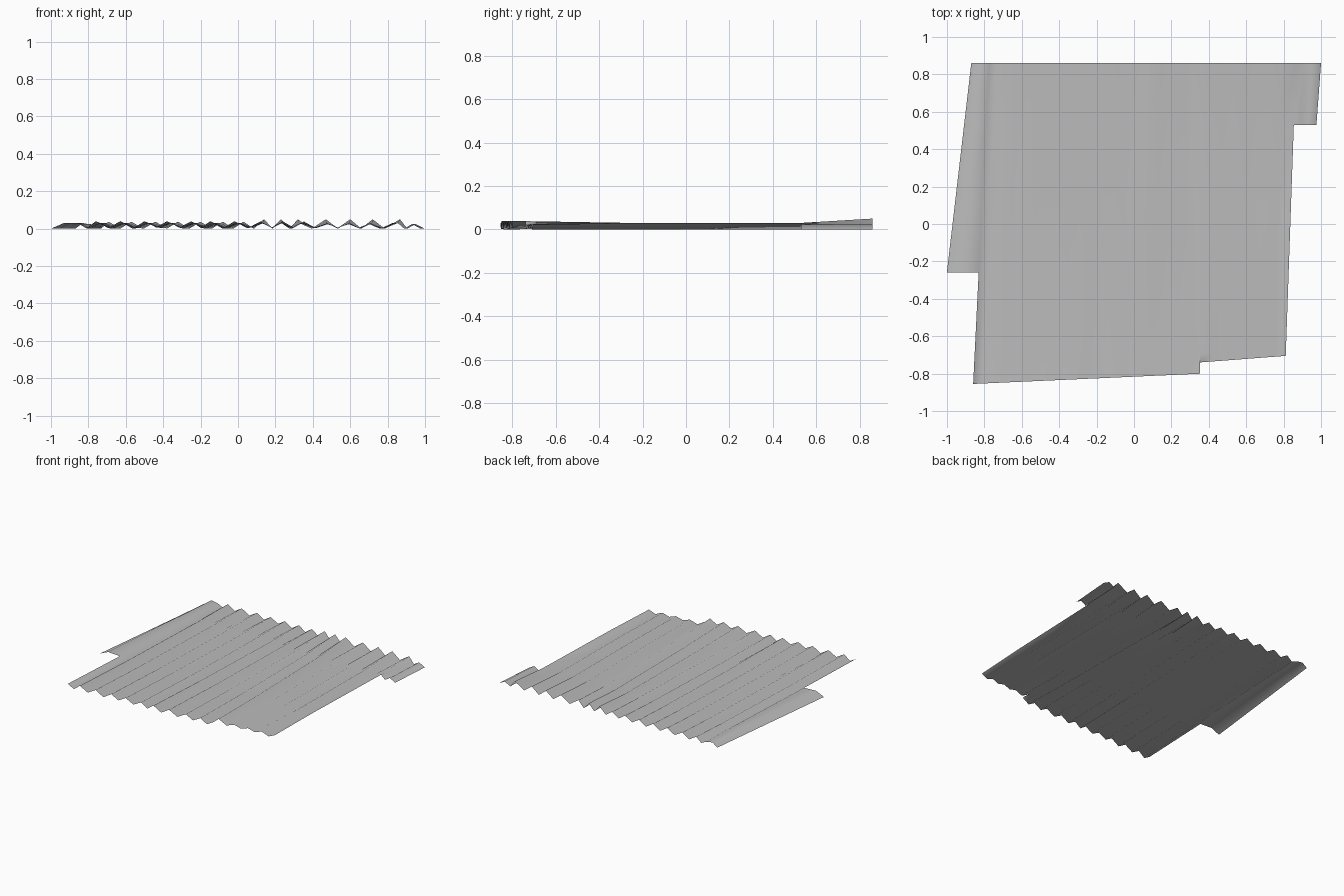
import bpy
import bmesh
import random

cube = bpy.data.objects.get("Cube")
if cube:
    bpy.data.objects.remove(cube, do_unlink=True)

random.seed(4)
FRONT, BACK = -0.855, 0.86
STEP = 0.355  # where the front edge steps back


def material(name, value):
    mat = bpy.data.materials.new(name)
    mat.use_nodes = True
    color = (value, value, value, 1)
    mat.diffuse_color = color
    mat.node_tree.nodes["Principled BSDF"].inputs["Base Color"].default_value = color
    return mat


# Ridge lines: x where each crest meets the front and the back
front_x = [-.76, -.63, -.5, -.38, -.25, -.15, -.02, .12, .24, STEP, .48, .59, .70]
back_x = [-.69, -.57, -.44, -.32, -.20, -.08, .03, .14, .23, .32, .47, .60, .72]

# Each fold: x at front, x at back, then height at front, middle and back
folds = [(-1.07, -.87, 0, 0, 0), (-.985, -.83, .03, .03, .03),
         (-.86, -.775, .03, .025, .02)]
left_edge = len(folds) - 1
for f, b in zip(front_x, back_x):
    last = folds[-1]
    folds.append(((last[0] + f) / 2, (last[1] + b) / 2,
                  random.uniform(0, .008), random.uniform(0, .006), 0))
    low = f > STEP
    folds.append((f, b, .022 if low else .04, .03, .05 if f > .1 else .037))
    if f == STEP:
        step_col = len(folds) - 1
folds.append((.757, .785, 0, 0, 0))
folds.append((.806, .866, .02, .03, .05))
right_edge = len(folds) - 1
folds += [(.825, .905, 0, 0, 0), (.85, .95, .025, .025, .025), (.872, 1.0, 0, 0, 0)]

rows = [None, -.69, -.26, .1, .53, BACK]  # first row follows the ragged front


def point(col, row, right_part):
    xf, xb, hf, hm, hb = folds[col]
    y = rows[row]
    if row == 0:
        y = -.74 + .077 * (xf - STEP) if right_part else FRONT + .045 * (xf + .86)
    t = (y - FRONT) / (BACK - FRONT)
    x = xf + (xb - xf) * t
    if y < -.26:
        z = hm + (hf - hm) * (-.26 - y) / (-.26 - FRONT)
    elif y > .53:
        z = hm + (hb - hm) * (y - .53) / (BACK - .53)
    else:
        z = hm
    return x, y, z


# Corrugated sheet, skipping the missing corners beside both flaps
bm = bmesh.new()
for col in range(len(folds) - 1):
    for row in range(len(rows) - 1):
        if col < left_edge and row < 2 or col >= right_edge and row < 4:
            continue
        part = col >= step_col
        corners = [(col, row), (col + 1, row), (col + 1, row + 1), (col, row + 1)]
        bm.faces.new([bm.verts.new(point(c, r, part)) for c, r in corners])
bmesh.ops.remove_doubles(bm, verts=bm.verts, dist=.0005)
for face in bm.faces:
    face.smooth = True

mesh = bpy.data.meshes.new("corrugated_sheet")
bm.to_mesh(mesh)
bm.free()
mesh.materials.append(material("plain grey metal", .5))
sheet = bpy.data.objects.new("corrugated_sheet", mesh)
bpy.context.collection.objects.link(sheet)
